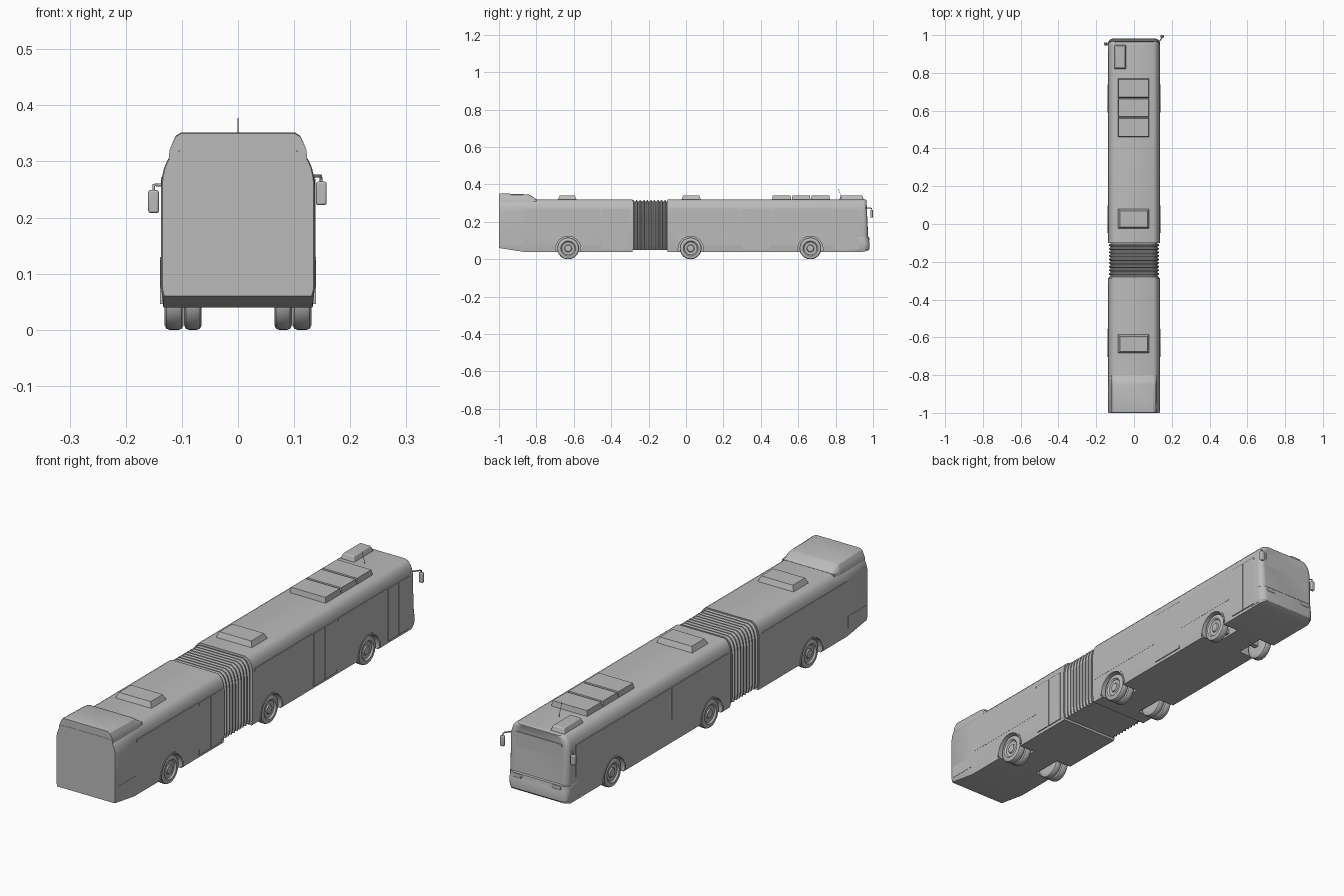
import bpy, bmesh, math
from mathutils import Vector

cube = bpy.data.objects.get("Cube")
if cube:
    bpy.data.objects.remove(cube, do_unlink=True)

GREY = (0.5, 0.5, 0.5, 1)
paint = bpy.data.materials.new("plain grey")
paint.use_nodes = True
paint.diffuse_color = GREY
bsdf = next(n for n in paint.node_tree.nodes if n.type == 'BSDF_PRINCIPLED')
bsdf.inputs["Base Color"].default_value = GREY


def smooth(ob, angle=30):
    bpy.ops.object.select_all(action='DESELECT')
    ob.select_set(True)
    bpy.context.view_layer.objects.active = ob
    bpy.ops.object.shade_smooth_by_angle(angle=math.radians(angle))


def finish(name, bm):
    bmesh.ops.recalc_face_normals(bm, faces=bm.faces)
    me = bpy.data.meshes.new(name)
    bm.to_mesh(me)
    bm.free()
    ob = bpy.data.objects.new(name, me)
    bpy.context.collection.objects.link(ob)
    me.materials.append(paint)
    return ob


def loft(name, rings, shade=True):
    """Skin a list of equal closed rings and cap both ends."""
    bm = bmesh.new()
    vs = [[bm.verts.new(p) for p in r] for r in rings]
    n = len(rings[0])
    for a, b in zip(vs, vs[1:]):
        for i in range(n):
            bm.faces.new((a[i], a[(i + 1) % n], b[(i + 1) % n], b[i]))
    bm.faces.new(vs[0])
    bm.faces.new(vs[-1])
    ob = finish(name, bm)
    if shade:
        smooth(ob)
    return ob


def box(name, lo, hi, inset=0.0, bevel=0.0):
    """Box between two corners; the top may be inset like a hood."""
    def ring(z, d):
        return [(lo[0] + d, lo[1] + d, z), (hi[0] - d, lo[1] + d, z),
                (hi[0] - d, hi[1] - d, z), (lo[0] + d, hi[1] - d, z)]
    ob = loft(name, [ring(lo[2], 0), ring(hi[2], inset)], False)
    if bevel:
        mod = ob.modifiers.new("rounding", 'BEVEL')
        mod.width, mod.segments = bevel, 3
        smooth(ob, 40)
    return ob


def rod(name, pts, r):
    cu = bpy.data.curves.new(name, 'CURVE')
    cu.dimensions, cu.bevel_depth, cu.bevel_resolution = '3D', r, 2
    cu.use_fill_caps = True
    sp = cu.splines.new('POLY')
    sp.points.add(len(pts) - 1)
    for p, co in zip(sp.points, pts):
        p.co = (*co, 1)
    ob = bpy.data.objects.new(name, cu)
    bpy.context.collection.objects.link(ob)
    cu.materials.append(paint)


# Body cross-section, right half from sill to roof
HALF = [(0.133, 0.04), (0.137, 0.075), (0.137, 0.255), (0.1355, 0.272),
        (0.132, 0.288), (0.126, 0.302), (0.117, 0.313), (0.104, 0.32)]


def section(y, inset=0.0, floor=0.04, lean=0.0, drop=0.0):
    pts = HALF + [(-x, z) for x, z in reversed(HALF)]
    return [(math.copysign(abs(x) - inset, x), y - lean * (z - 0.04),
             max(z - drop * (z > 0.25), floor)) for x, z in pts]


def arch_cutters(ys):
    out = []
    for y in ys:
        for s in (-1, 1):
            outline = [(y + 0.067 * math.cos(a), 0.056 + 0.067 * math.sin(a))
                       for a in [math.tau * i / 32 for i in range(32)]]
            c = loft("arch_cutter", [[(s * x, p, z) for p, z in outline] for x in (0.06, 0.16)], False)
            c.hide_render = True
            out.append(c)
    return out


def cut(ob, cutters):
    for c in cutters:
        m = ob.modifiers.new("arch", 'BOOLEAN')
        m.operation, m.solver, m.object = 'DIFFERENCE', 'EXACT', c
        bpy.context.view_layer.objects.active = ob
        bpy.ops.object.modifier_apply(modifier=m.name)
        bpy.data.objects.remove(c, do_unlink=True)
    smooth(ob)


# Trailing section, with the underside rising at the end
trailer = loft("trailing_body", [section(-1, 0.002, 0.06), section(-0.996, 0, 0.0594),
                                 section(-0.87), section(-0.285)], False)
cut(trailer, arch_cutters([-0.63]))

# Leading section, with rounded and slightly leaning nose
nose = []
R = 0.03
for i in range(7):
    a = math.pi / 2 * i / 6
    nose.append(section(0.978 - R + R * math.sin(a), R * (1 - math.cos(a)) * 0.9,
                        0.04 + 0.01 * i / 6, 0.05 * i / 6, 0.006 * (1 - math.cos(a))))
leader = loft("leading_body", [section(-0.1)] + nose, False)
cut(leader, arch_cutters([0.025, 0.665]))

# Bellows between the two sections
FOLDS = 10
step = 0.19 / (FOLDS * 4)
rings = []
for i in range(FOLDS * 4 + 1):
    d = 0.012 if i % 4 in (0, 3) else 0.004
    rings.append([(x, y, z + (0.004 if z < 0.06 else 0)) for x, y, z in
                  section(-0.29 + i * step, d, 0.046, 0, d)])
loft("bellows", rings, False)

# Engine hood on the trailing roof
def hood_ring(y, w, top):
    half = [(w + 0.019, 0.300), (w + 0.017, 0.32), (w + 0.012, 0.32 + (top - 0.32) * 0.4),
            (w + 0.006, 0.32 + (top - 0.32) * 0.8), (w - 0.004, top)]
    return [(x, y, z) for x, z in half + [(-x, z) for x, z in reversed(half)]]


loft("engine_hood", [hood_ring(-0.999, 0.105, 0.35), hood_ring(-0.99, 0.105, 0.352),
                     hood_ring(-0.85, 0.105, 0.347), hood_ring(-0.832, 0.105, 0.343),
                     hood_ring(-0.80, 0.102, 0.321)])

# Roof units
for name, y0, y1 in [("rear_roof_hatch", -0.685, -0.585), ("middle_roof_hatch", -0.025, 0.08),
                     ("cooler_rear", 0.46, 0.563), ("cooler_middle", 0.565, 0.666),
                     ("cooler_front", 0.668, 0.77)]:
    box(name, (-0.085, y0, 0.318), (0.081, y1, 0.342), 0.01 if "hatch" in name else 0.004)
box("driver_roof_vent", (-0.105, 0.82, 0.318), (-0.04, 0.95, 0.341), 0.008, 0.004)
rod("antenna", [(0, 0.835, 0.318), (0, 0.815, 0.377)], 0.001)


# Wheels: (distance along axle, radius) lathe profile, outer face last
def wheel(name, s, y, x_in, x_out):
    w = x_out - x_in
    prof = [(0, 0.036), (0, 0.050), (0.1, 0.056), (0.25, 0.058), (0.75, 0.058), (0.9, 0.056),
            (1, 0.050), (1, 0.040), (0.94, 0.037), (0.80, 0.034), (0.78, 0.020), (0.92, 0.017),
            (0.95, 0.010)]
    N = 36
    loft(name, [[(s * (x_in + w * t), y + r * math.cos(math.tau * i / N),
                  0.058 + r * math.sin(math.tau * i / N)) for i in range(N)] for t, r in prof])


for axle, y in (("rear", -0.63), ("middle", 0.025), ("front", 0.665)):
    for side, s in (("left", 1), ("right", -1)):
        wheel(f"{axle}_{side}_wheel", s, y, 0.097, 0.131)
        if axle != "front":
            wheel(f"{axle}_{side}_inner_wheel", s, y, 0.065, 0.096)
        # Angular trim around the wheel opening
        bm = bmesh.new()
        loops = []
        for r in (0.067, 0.074):
            arc = [math.radians(-8 + 196 * i / 16) for i in range(17)]
            loops.append([(y + r * math.cos(a), 0.056 + r * math.sin(a)) for a in arc])
        grid = [[[bm.verts.new((s * x, p, z)) for p, z in lp] for lp in loops] for x in (0.132, 0.139)]
        for i in range(16):
            (a, b), (c, d) = grid
            for p, q in ((a, b), (c, d), (a, c), (b, d)):
                bm.faces.new((p[i], p[i + 1], q[i + 1], q[i]))
        for i in (0, 16):
            bm.faces.new([g[i] for g in (a, b, d, c)])
        smooth(finish(f"{axle}_{side}_arch_trim", bm))
    box(f"{axle}_axle", (-0.1, y - 0.01, 0.048), (0.1, y + 0.01, 0.068))

# Doors, two leaves each, on the kerb side
for name, y0, y1 in [("front_door", 0.79, 0.925), ("middle_door", 0.30, 0.45),
                     ("rear_door", -0.45, -0.305)]:
    mid = (y0 + y1) / 2
    for leaf, a, b in (("a", y0, mid - 0.001), ("b", mid + 0.001, y1)):
        box(f"{name}_leaf_{leaf}", (0.13, a, 0.052), (0.1385, b, 0.27))

# Window panels and lower skirt strips on the sides
for s, spans in ((1, [(-0.86, -0.46), (-0.085, 0.29), (0.46, 0.78)]),
                 (-1, [(-0.86, -0.31), (-0.085, 0.29), (0.30, 0.60), (0.61, 0.92)])):
    for k, (a, b) in enumerate(spans):
        xs = sorted((s * 0.13, s * 0.1376))
        box(f"side_window_{'left' if s > 0 else 'right'}_{k}", (xs[0], a, 0.14), (xs[1], b, 0.272))
    xs = sorted((s * 0.13, s * 0.138))
    box("engine_flap", (xs[0], -0.985, 0.075), (xs[1], -0.87, 0.125))

# Tail panels
box("tail_window", (-0.122, -1.0, 0.129), (0.122, -0.99, 0.318))
box("tail_flap", (-0.122, -1.0, 0.062), (0.122, -0.99, 0.126))


# Nose bumper and windscreen wrap around the rounded front
def plan(z, grow, y_front, y_back=0.90):
    w = 0.137 + grow
    arc = [math.pi / 2 * i / 6 for i in range(7)]
    half = [(w, y_back)] + [(w - R + R * math.cos(a), y_front - R + R * math.sin(a)) for a in arc]
    return [(x, y, z) for x, y in half + [(-x, y) for x, y in reversed(half)]]


loft("nose_bumper", [plan(0.048, -0.002, 0.976), plan(0.056, 0.001, 0.981), plan(0.09, 0.0015, 0.982),
                     plan(0.098, 0.001, 0.979), plan(0.118, 0.001, 0.978), plan(0.122, -0.001, 0.974)])
box("windscreen", (-0.105, 0.955, 0.15), (0.105, 0.9685, 0.285))
for s in (-1, 1):
    xs = sorted((s * 0.07, s * 0.11))
    box("headlamp", (xs[0], 0.97, 0.1), (xs[1], 0.981, 0.114), 0, 0.003)

# Mirrors on bent arms
rod("kerb_mirror_arm", [(0.125, 0.955, 0.274), (0.147, 0.985, 0.274), (0.148, 0.993, 0.270),
                        (0.148, 0.993, 0.255)], 0.003)
box("kerb_mirror", (0.139, 0.986, 0.222), (0.158, 1.0, 0.264), 0, 0.004)
rod("road_mirror_arm", [(-0.13, 0.945, 0.258), (-0.15, 0.955, 0.258), (-0.15, 0.955, 0.24)], 0.003)
box("road_mirror", (-0.16, 0.946, 0.208), (-0.141, 0.962, 0.249), 0, 0.004)
